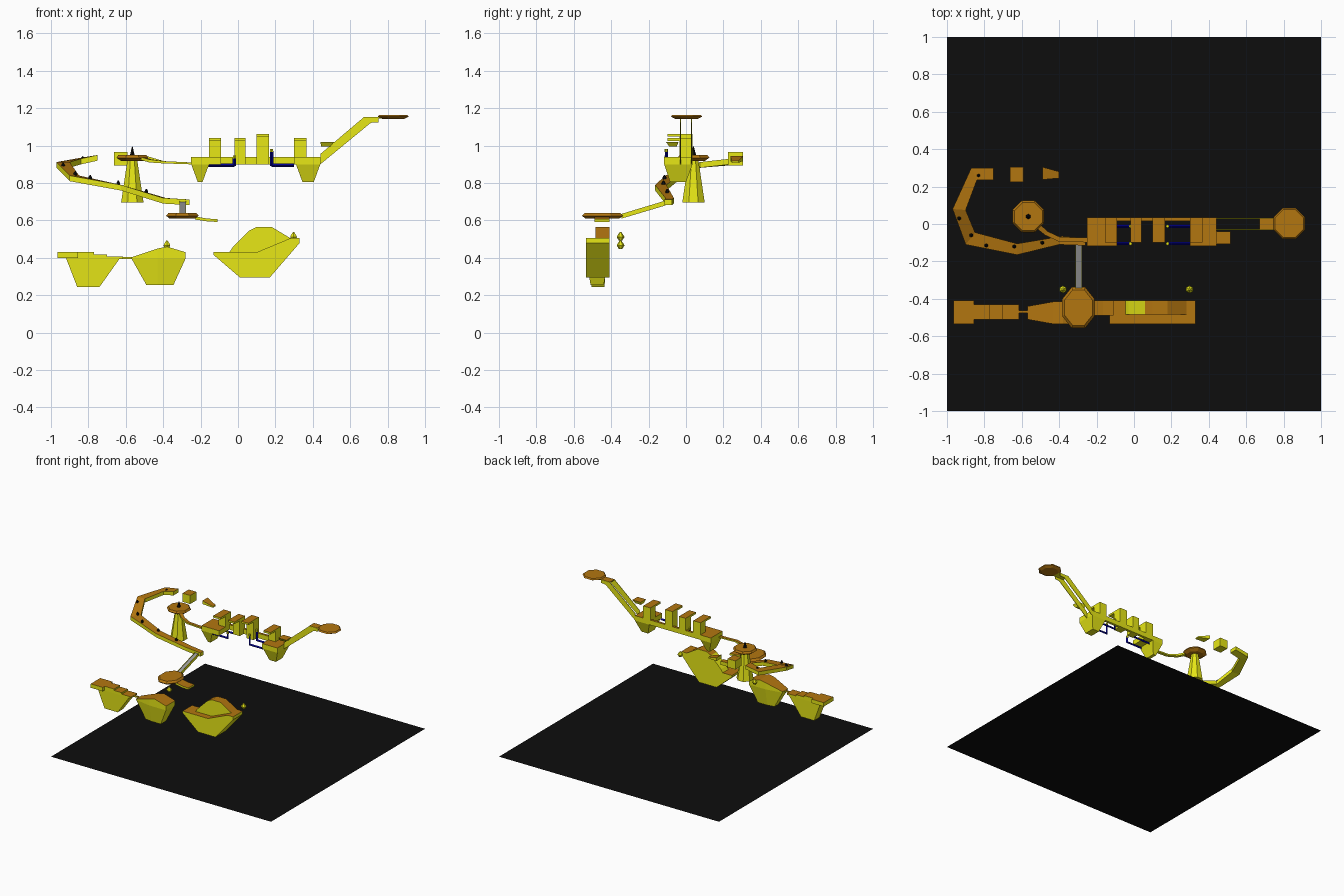
import bpy, bmesh, math
from mathutils import Vector

cube = bpy.data.objects.get("Cube")
if cube:
    bpy.data.objects.remove(cube)


def material(name, rgb):
    m = bpy.data.materials.new(name)
    m.use_nodes = True
    m.diffuse_color = (*rgb, 1)
    m.node_tree.nodes["Principled BSDF"].inputs["Base Color"].default_value = (*rgb, 1)
    return m


YELLOW = material("yellow", (.8, .8, .008))
ORANGE = material("orange", (.45, .18, .005))
BLUE = material("blue", (0, 0, .3))
GREY = material("grey", (.33, .33, .33))
BLACK = material("black", (.004, .004, .004))


def loft(name, rings, side=YELLOW, top=ORANGE):
    """Bridge equal rings of points, cap both ends, colour upward faces."""
    mesh = bpy.data.meshes.new(name)
    bm = bmesh.new()
    loops = [[bm.verts.new(p) for p in ring] for ring in rings]
    n = len(loops[0])
    for a, b in zip(loops, loops[1:]):
        for i in range(n):
            j = (i + 1) % n
            bm.faces.new((a[i], a[j], b[j], b[i]))
    bm.faces.new(loops[0][::-1])
    bm.faces.new(loops[-1])
    bmesh.ops.recalc_face_normals(bm, faces=bm.faces[:])
    bm.normal_update()
    for f in bm.faces:
        f.material_index = int(f.normal.z > .75)
    bm.to_mesh(mesh)
    bm.free()
    mesh.materials.append(side)
    mesh.materials.append(top)
    ob = bpy.data.objects.new(name, mesh)
    bpy.context.collection.objects.link(ob)
    return ob


def rect(x0, x1, y0, y1, z):
    return [(x0, y0, z), (x1, y0, z), (x1, y1, z), (x0, y1, z)]


def box(name, x0, x1, y0, y1, z0, z1, *mats):
    return loft(name, [rect(x0, x1, y0, y1, z0), rect(x0, x1, y0, y1, z1)], *mats)


def prism(name, profile, y0, y1, *mats):
    """Extrude an x-z profile along y."""
    return loft(name, [[(x, y, z) for x, z in profile] for y in (y0, y1)], *mats)


def strip(name, sections, *mats):
    """Deck through sections of (outer xy, inner xy, bottom z, top z)."""
    return loft(name, [[(*o, b), (*i, b), (*i, t), (*o, t)]
                       for o, i, b, t in sections], *mats)


def turned(name, centre, levels, sides=8, *mats):
    """Faceted round part from (x radius, y radius, z) levels."""
    k = 1 / math.cos(math.pi / sides)
    angles = [math.tau * (i + .5) / sides for i in range(sides)]
    return loft(name, [[(centre[0] + rx * k * math.cos(a), centre[1] + ry * k * math.sin(a), z)
                        for a in angles] for rx, ry, z in levels], *mats)


def bar(name, a, b, r, mat):
    """Square bar between two points."""
    a, b = Vector(a), Vector(b)
    u = (b - a).orthogonal().normalized() * r
    v = (b - a).normalized().cross(u)
    return loft(name, [[p + u + v, p - u + v, p - u - v, p + u - v] for p in (a, b)], mat, mat)


# Ground sheet
bpy.ops.mesh.primitive_plane_add(size=2)
ground = bpy.context.object
ground.name = "base_sheet"
ground.data.materials.append(BLACK)

# Main station: two blocks on tapered feet, joined by a back beam
box("back_beam", -.09, .30, .015, .035, .90, .94)
for tag, x0, x1, f0, f1, b0, b1 in (("right", -.25, -.09, -.25, -.155, -.215, -.19),
                                    ("left", .30, .44, .31, .44, .345, .405)):
    box(tag + "_block", x0, x1, -.117, .035, .90, .94)
    loft(tag + "_foot", [rect(b0, b1, -.085, 0, .805), rect(f0, f1, -.117, .035, .90)])

# Towers with overhanging roofs
for i, (x0, x1, z) in enumerate(((-.155, -.09, 1.04), (-.02, .04, 1.04),
                                 (.10, .165, 1.063), (.30, .365, 1.04))):
    box(f"tower_post_{i}", x0, x1, -.035, .035, .90, z - .015)
    box(f"tower_roof_{i}", x0, x1, -.10, .035, z - .015, z)

# Blue rails with yellow knobs
for i, (xa, xb, z) in enumerate(((-.16, -.02, .935), (.30, .18, .97))):
    for y in (-.105, -.012):
        bar(f"rail_{i}", (xa, y, .895), (xb, y, .895), .006, BLUE)
        bar(f"rail_post_{i}", (xb, y, .89), (xb, y, z), .006, BLUE)
        turned(f"rail_knob_{i}", (xb, y), [(.008, .008, z - .005), (.008, .008, z + .012)],
               6, YELLOW, YELLOW)

# Ramp sides, landing and lookout disc
ramp = [(.44, .90), (.44, .955), (.67, 1.15), (.75, 1.15), (.75, 1.125), (.71, 1.122)]
for s in (-1, 1):
    prism("ramp_side", ramp, s * .03 - .002, s * .03 + .002, YELLOW, YELLOW)
box("ramp_landing", .67, .77, -.03, .03, 1.145, 1.152)
turned("lookout_disc", (.83, .003), [(.06, .06, 1.143), (.083, .083, 1.155), (.075, .075, 1.165)],
       8, ORANGE, ORANGE)
loft("side_shelf", [rect(.445, .495, -.09, -.05, .995), rect(.44, .515, -.107, -.04, 1.02)])

# Curved descending walkway
path = [((-.75, .30), (-.75, .235), .95), ((-.87, .30), (-.84, .235), .93),
        ((-.97, .08), (-.90, .075), .912), ((-.90, -.11), (-.85, -.045), .84),
        ((-.625, -.165), (-.625, -.105), .79), ((-.40, -.11), (-.385, -.065), .72),
        ((-.26, -.115), (-.26, -.075), .712)]
strip("curved_walkway", [(o, i, z - .03, z) for o, i, z in path])
for x, y, z in ((-.83, .26, .92), (-.935, .03, .885), (-.87, -.06, .84),
                (-.79, -.115, .82), (-.64, -.12, .79), (-.49, -.10, .745)):
    turned("walkway_stud", (x, y), [(.009, .009, z), (.009, .009, z + .012), (.002, .002, z + .024)],
           6, BLACK, BLACK)

# Grey slide with yellow edges down to the landing disc
strip("slide", [((-.31, -.11), (-.28, -.11), .68, .70), ((-.31, -.345), (-.28, -.345), .61, .63)],
      GREY, GREY)
for x in (-.312, -.28):
    strip("slide_edge", [((x, -.08), (x + .002, -.08), .69, .715),
                         ((x, -.345), (x + .002, -.345), .61, .635)], YELLOW, YELLOW)
turned("landing_disc", (-.297, -.447), [(.07, .09, .61), (.087, .11, .625), (.075, .095, .64)],
       8, ORANGE, ORANGE)
strip("landing_tongue", [((-.23, -.49), (-.23, -.41), .605, .622),
                         ((-.165, -.49), (-.165, -.41), .595, .61),
                         ((-.11, -.49), (-.11, -.41), .592, .607)])

# Mushroom tower with spire, and its thin bridge to the station
hub = (-.565, .04)
turned("mushroom_stem", hub, [(.06, .06, .695), (.026, .026, .925)])
turned("mushroom_cap", hub, [(.06, .06, .918), (.085, .085, .935), (.075, .075, .95)],
       8, ORANGE, ORANGE)
turned("mushroom_spire", hub, [(.012, .012, .95), (.002, .002, .995)], 6, BLACK, BLACK)
strip("thin_bridge", [((-.525, -.02), (-.505, 0), .925, .94), ((-.475, -.06), (-.46, -.04), .91, .926),
                      ((-.40, -.095), (-.395, -.07), .905, .917),
                      ((-.25, -.098), (-.25, -.073), .90, .91)])

# Floating block and wedge
box("floating_block", -.662, -.592, .225, .305, .895, .965)
strip("floating_wedge", [((-.49, .237), (-.49, .305), .918, .945),
                         ((-.40, .245), (-.40, .28), .908, .918)])

# Lower right island: stepped deck on a tapered hull
box("step_wide", -.965, -.855, -.535, -.41, .398, .43)
for i, (x0, x1, z) in enumerate(((-.855, -.77, .43), (-.77, -.70, .418), (-.70, -.615, .406))):
    box(f"step_{i}", x0, x1, -.51, -.43, .395, z)
loft("stepped_hull", [rect(-.86, -.74, -.505, -.435, .245), rect(-.92, -.63, -.51, -.43, .40)])
box("link_bridge", -.62, -.56, -.477, -.463, .395, .405)

# Lower middle island
mid = [(-.57, -.51), (-.43, -.535), (-.28, -.535), (-.28, -.415), (-.43, -.415), (-.57, -.44)]
low = [(-.49, -.50), (-.43, -.51), (-.345, -.51), (-.345, -.44), (-.43, -.44), (-.49, -.45)]
loft("middle_hull", [[(*p, .255) for p in low], [(*p, .397) for p in mid]])
strip("middle_deck", [((-.57, -.51), (-.57, -.44), .395, .403), ((-.43, -.535), (-.43, -.415), .395, .45),
                      ((-.38, -.535), (-.38, -.415), .395, .46),
                      ((-.28, -.535), (-.28, -.415), .395, .43)])

# Lower left island: front path and raised hill behind it
prism("island_path", [(-.13, .43), (.10, .43), (.28, .505), (.33, .505), (.33, .48),
                      (.17, .295), (.01, .295), (-.13, .415)], -.535, -.41)
prism("island_hill", [(-.05, .425), (-.03, .455), (.06, .545), (.10, .565), (.18, .565),
                      (.28, .505), (.10, .425)], -.485, -.41)

# Floating lamps
for x, z in ((-.38, .47), (.297, .515)):
    turned("lamp", (x, -.35), [(.008, .008, z - .022), (.018, .018, z - .004),
                               (.014, .014, z + .006), (.004, .004, z + .022)], 6, YELLOW, YELLOW)
